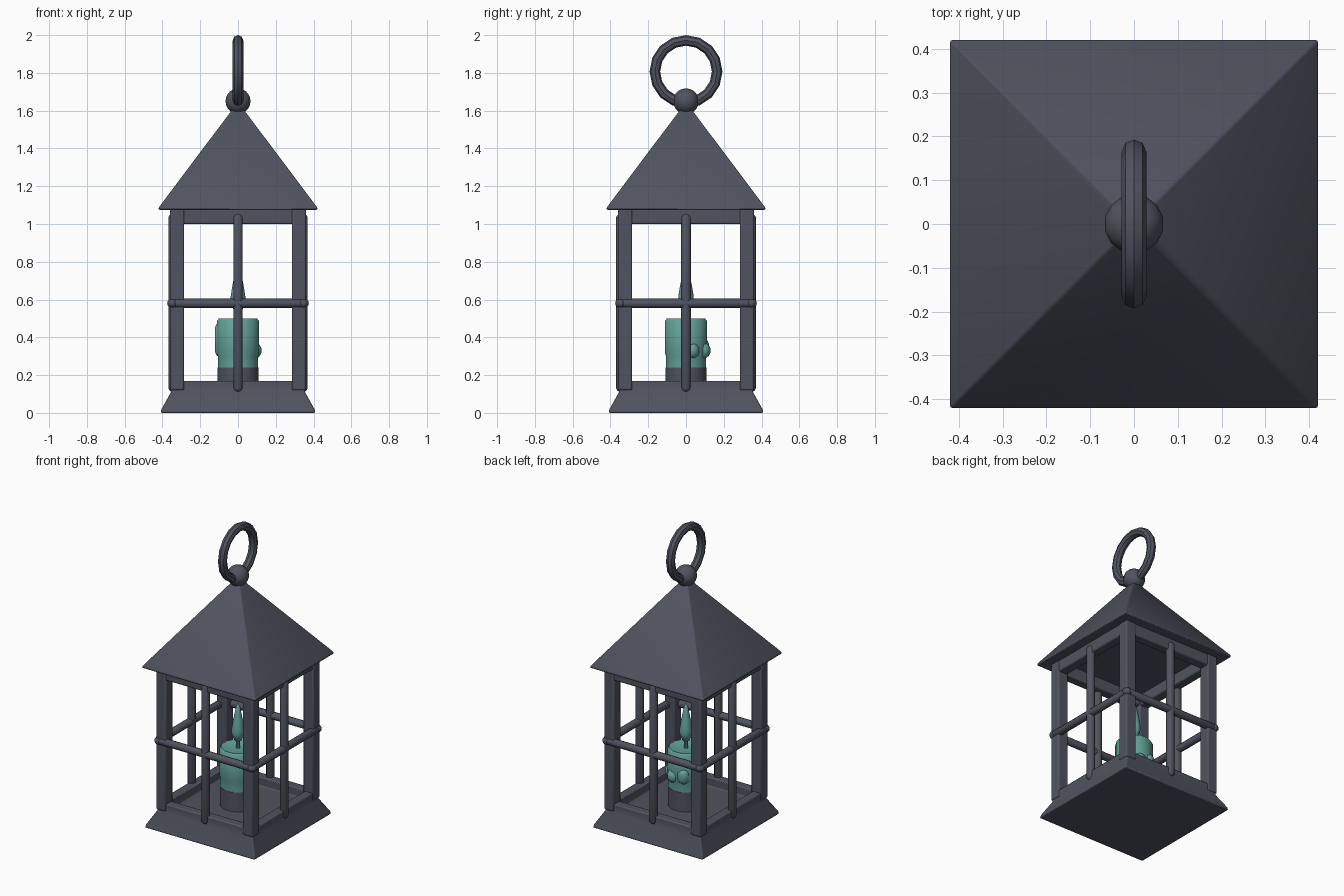
import bpy
import bmesh
import math
from mathutils import Vector

if "Cube" in bpy.data.objects:
    bpy.data.objects.remove(bpy.data.objects["Cube"], do_unlink=True)


def make_material(name, rgb):
    mat = bpy.data.materials.new(name)
    mat.use_nodes = True
    colour = (*rgb, 1.0)
    mat.diffuse_color = colour
    mat.node_tree.nodes["Principled BSDF"].inputs["Base Color"].default_value = colour
    return mat


iron = make_material("dark iron", (0.08, 0.088, 0.115))
wax = make_material("teal wax", (0.13, 0.37, 0.32))
parts = []


def finish(name, bm, mat, bevel=0.0):
    bmesh.ops.recalc_face_normals(bm, faces=bm.faces)
    mesh = bpy.data.meshes.new(name)
    bm.to_mesh(mesh)
    bm.free()
    mesh.materials.append(mat)
    obj = bpy.data.objects.new(name, mesh)
    bpy.context.collection.objects.link(obj)
    if bevel:
        mod = obj.modifiers.new("soft edges", "BEVEL")
        mod.width = bevel
        mod.segments = 2
        mod.limit_method = "ANGLE"
    parts.append(obj)
    return obj


def lathe(name, profile, sides, mat, bevel=0.0, centre=(0, 0)):
    """Revolve (radius, z) points; four sides give a square of that half width."""
    bm = bmesh.new()
    grow = math.sqrt(2) if sides == 4 else 1.0
    rings = []
    for r, z in profile:
        if r == 0:
            rings.append([bm.verts.new((*centre, z))] * sides)
            continue
        ring = []
        for i in range(sides):
            a = math.tau * (i + 0.5) / sides
            ring.append(bm.verts.new((centre[0] + r * grow * math.cos(a),
                                      centre[1] + r * grow * math.sin(a), z)))
        rings.append(ring)
    for low, high in zip(rings, rings[1:]):
        for i in range(sides):
            j = (i + 1) % sides
            corners = list(dict.fromkeys((low[i], low[j], high[j], high[i])))
            bm.faces.new(corners)
    return finish(name, bm, mat, bevel)


def box(name, low, high, mat, bevel):
    bm = bmesh.new()
    bmesh.ops.create_cube(bm, size=1)
    low, high = Vector(low), Vector(high)
    bmesh.ops.scale(bm, vec=high - low, verts=bm.verts)
    bmesh.ops.translate(bm, vec=(low + high) / 2, verts=bm.verts)
    return finish(name, bm, mat, bevel)


def rod(name, start, end, radius, mat):
    """Round bar with domed ends."""
    start, end = Vector(start), Vector(end)
    half = (end - start).length / 2 - radius
    bm = bmesh.new()
    bmesh.ops.create_uvsphere(bm, u_segments=10, v_segments=7, radius=radius)
    for v in bm.verts:
        v.co.z += math.copysign(half, v.co.z)
    turn = (end - start).to_track_quat("Z", "Y").to_matrix()
    bmesh.ops.rotate(bm, matrix=turn, verts=bm.verts)
    bmesh.ops.translate(bm, vec=(start + end) / 2, verts=bm.verts)
    return finish(name, bm, mat)


# Flared tray base with a recessed floor
lathe("base", [(0, 0), (0.41, 0), (0.405, 0.02), (0.355, 0.11), (0.355, 0.17),
               (0.295, 0.17), (0.295, 0.11), (0, 0.11)], 4, iron, 0.008)

# Pyramid roof with a closed underside
lathe("roof", [(0, 1.075), (0.42, 1.075), (0.42, 1.087), (0.012, 1.63),
               (0, 1.635)], 4, iron, 0.006)

# Corner posts
for x in (-1, 1):
    for y in (-1, 1):
        side = ("front" if y < 0 else "back") + ("_left" if x > 0 else "_right")
        px, py = sorted((x * 0.285, x * 0.36)), sorted((y * 0.285, y * 0.36))
        box(side + "_post", (px[0], py[0], 0.12), (px[1], py[1], 1.08), iron, 0.008)

# Top rails and window bars, one set per side
for index, side in enumerate(("front", "left", "back", "right")):
    c, s = round(math.cos(index * math.pi / 2)), round(math.sin(index * math.pi / 2))

    def spin(x, y, z):
        return (c * x - s * y, s * x + c * y, z)

    a, b = spin(-0.3, -0.355, 1.0), spin(0.3, -0.29, 1.08)
    box(side + "_top_rail", [min(p) for p in zip(a, b)],
        [max(p) for p in zip(a, b)], iron, 0.008)
    rod(side + "_upright_bar", spin(0, -0.344, 0.11), spin(0, -0.344, 1.055), 0.027, iron)
    rod(side + "_cross_bar", spin(-0.375, -0.346, 0.58), spin(0.375, -0.346, 0.58), 0.025, iron)

# Finial ball and hanging ring
bm = bmesh.new()
bmesh.ops.create_uvsphere(bm, u_segments=14, v_segments=10, radius=0.068)
bmesh.ops.translate(bm, vec=(0, 0, 1.65), verts=bm.verts)
finish("finial_ball", bm, iron)
bpy.ops.mesh.primitive_torus_add(major_segments=16, minor_segments=8,
                                 major_radius=0.165, minor_radius=0.028,
                                 location=(0, 0, 1.807),
                                 rotation=(0, math.pi / 2, 0))
ring = bpy.context.object
ring.name = "hanging_ring"
ring.data.materials.append(iron)
parts.append(ring)

# Candle in its holder
lathe("candle_holder", [(0, 0.105), (0.112, 0.105), (0.112, 0.24), (0, 0.24)], 12, iron)
lathe("candle", [(0, 0.24), (0.11, 0.24), (0.11, 0.3), (0.116, 0.32), (0.116, 0.485),
                 (0.105, 0.5), (0.085, 0.495), (0, 0.49)], 12, wax)

# Wax drips
for n, (x, y, top) in enumerate([(-0.083, 0, 0.485), (0.085, 0.03, 0.37),
                                 (0.03, 0.088, 0.37), (-0.04, 0.08, 0.4)]):
    rod("wax_drip_%d" % (n + 1), (x, y, 0.29), (x, y, top), 0.042, wax)

# Wick and flame
lathe("wick", [(0, 0.48), (0.012, 0.48), (0.012, 0.56), (0, 0.56)], 8, wax)
lathe("flame", [(0, 0.53), (0.024, 0.545), (0.04, 0.585), (0.041, 0.615),
                (0.032, 0.67), (0.022, 0.72), (0.013, 0.765), (0, 0.79)], 10, wax)

# Smooth shading with crisp edges
bpy.ops.object.select_all(action="DESELECT")
for obj in parts:
    obj.select_set(True)
bpy.context.view_layer.objects.active = parts[0]
bpy.ops.object.shade_smooth_by_angle(angle=math.radians(40))
